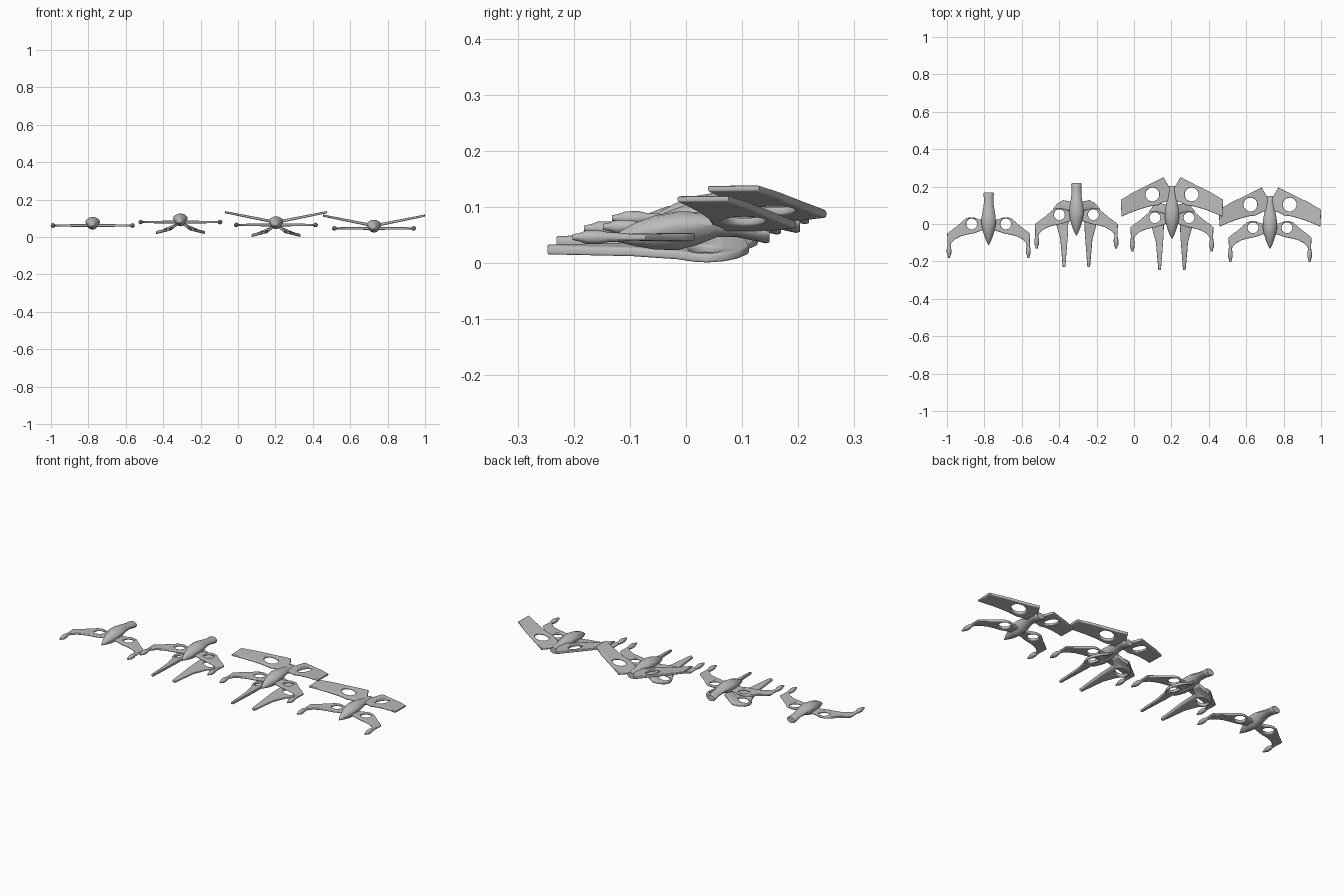
import bpy, bmesh, math

cube = bpy.data.objects.get("Cube")
if cube:
    bpy.data.objects.remove(cube)

# One plain grey for everything
grey = bpy.data.materials.new("hull_grey")
grey.use_nodes = True
COLOUR = (0.5, 0.5, 0.5, 1)
grey.diffuse_color = COLOUR
grey.node_tree.nodes["Principled BSDF"].inputs["Base Color"].default_value = COLOUR


def add_object(name, mesh, offset, mirror=False):
    obj = bpy.data.objects.new(name, mesh)
    bpy.context.scene.collection.objects.link(obj)
    obj.location = offset
    mesh.materials.clear()
    mesh.materials.append(grey)
    if mirror:
        obj.modifiers.new("Mirror", 'MIRROR')
    bpy.ops.object.select_all(action='DESELECT')
    obj.select_set(True)
    bpy.context.view_layer.objects.active = obj
    bpy.ops.object.shade_smooth_by_angle(angle=math.radians(40))
    return obj


def loft(name, stations, offset, x=0, sides=16, ridge=1, mirror=False):
    """Rings along y: (y, half width, widest z, top z, bottom z); ridge > 1 sharpens keel and spine."""
    bm = bmesh.new()
    rings = []
    for y, w, mid, top, bottom in stations:
        ring = []
        for i in range(sides):
            a = 2 * math.pi * i / sides
            s = math.sin(a)
            reach = top - mid if s > 0 else bottom - mid
            ring.append(bm.verts.new((x + w * math.cos(a), y, mid + abs(s) ** ridge * reach)))
        rings.append(ring)
    for a, b in zip(rings, rings[1:]):
        for i in range(sides):
            j = (i + 1) % sides
            bm.faces.new((a[i], a[j], b[j], b[i]))
    bm.faces.new(rings[0])
    bm.faces.new(rings[-1])
    bmesh.ops.recalc_face_normals(bm, faces=bm.faces)
    mesh = bpy.data.meshes.new(name)
    bm.to_mesh(mesh)
    bm.free()
    return add_object(name, mesh, offset, mirror)


def plate(name, outline, hole, half, height, slope, offset, root_lift=0, thinning=0):
    """Rounded plate with a round hole: thins outward, tilts sideways, bends up at the root, mirrored."""
    curve = bpy.data.curves.new(name, 'CURVE')
    curve.dimensions = '2D'
    curve.fill_mode = 'BOTH'
    curve.bevel_depth = half * 0.6
    curve.extrude = half * 0.4
    curve.offset = -half * 0.6
    curve.bevel_resolution = 2
    cx, cy, r = hole
    ring = [(cx + r * math.cos(a), cy + r * math.sin(a))
            for a in (-2 * math.pi * i / 28 for i in range(28))]
    for points in (outline, ring):
        spline = curve.splines.new('POLY')
        spline.points.add(len(points) - 1)
        for p, (x, y) in zip(spline.points, points):
            p.co = (x, y, 0, 1)
        spline.use_cyclic_u = True
    temp = bpy.data.objects.new(name + "_curve", curve)
    bpy.context.scene.collection.objects.link(temp)
    graph = bpy.context.evaluated_depsgraph_get()
    mesh = bpy.data.meshes.new_from_object(temp.evaluated_get(graph))
    bpy.data.objects.remove(temp)
    for v in mesh.vertices:
        v.co.z *= 1 - thinning * v.co.x
        v.co.z += height + slope * v.co.x + root_lift * max(0, 0.05 - v.co.x)
    return add_object(name, mesh, offset, True)


# Fuselage: pointed nose, deep belly, slim waist, flared tail
BODY = [(-0.112, 0.002, -0.004, -0.002, -0.006), (-0.095, 0.011, 0, 0.012, -0.01),
        (-0.07, 0.021, 0.005, 0.026, -0.016), (-0.035, 0.032, 0.013, 0.039, -0.022),
        (0.005, 0.039, 0.022, 0.046, -0.023), (0.04, 0.037, 0.024, 0.045, -0.014),
        (0.075, 0.031, 0.021, 0.04, 0), (0.11, 0.026, 0.015, 0.033, 0),
        (0.14, 0.026, 0.01, 0.029, -0.006), (0.162, 0.028, 0.008, 0.028, -0.011),
        (0.169, 0.024, 0.008, 0.025, -0.009)]

# Forward-swept main wing (counterclockwise from the root)
MAIN = [(0.01, -0.03), (0.04, -0.036), (0.08, -0.05), (0.12, -0.058), (0.15, -0.066),
        (0.18, -0.082), (0.2, -0.102), (0.206, -0.122), (0.219, -0.122), (0.222, -0.052),
        (0.2, -0.034), (0.17, -0.012), (0.14, 0.014), (0.12, 0.031), (0.1, 0.036),
        (0.075, 0.034), (0.05, 0.024), (0.01, 0.02)]

# Lower blade with a long forward prong
PRONG = [(0.015, 0.02), (0.042, 0), (0.045, -0.1), (0.059, -0.281), (0.073, -0.281),
         (0.086, -0.13), (0.108, -0.05), (0.126, -0.02), (0.131, 0.005), (0.122, 0.035),
         (0.102, 0.06), (0.07, 0.078), (0.015, 0.066)]

# Broad raised rear wing
REAR = [(0.006, 0.09), (0.04, 0.085), (0.075, 0.066), (0.12, 0.06), (0.174, 0.044),
        (0.225, 0.025), (0.27, 0.005), (0.273, 0.096), (0.21, 0.134), (0.13, 0.173),
        (0.045, 0.216), (0.03, 0.19), (0.015, 0.165), (0.006, 0.163)]

# Wingtip pod: tapered muzzle, swollen middle, thin neck
POD = [(y, r, 0, r, -r) for y, r in
       ((-0.182, 0.005), (-0.168, 0.008), (-0.158, 0.012), (-0.135, 0.0125),
        (-0.12, 0.009), (-0.085, 0.007), (-0.06, 0.004))]


def craft(prefix, offset, prongs, rear):
    loft(prefix + "_fuselage", BODY, offset, ridge=1.35)
    plate(prefix + "_main_wings", MAIN, (0.091, 0, 0.029), 0.0078, 0, 0, offset, thinning=1.2)
    loft(prefix + "_wingtip_pods", POD, offset, x=0.212, sides=12, mirror=True)
    if prongs:
        plate(prefix + "_lower_prongs", PRONG, (0.091, 0, 0.029), 0.008, -0.024, -0.25, offset,
              root_lift=0.5)
    if rear:
        plate(prefix + "_rear_wings", REAR, (0.105, 0.124, 0.037), 0.008, 0.014, 0.2, offset,
              thinning=1)


craft("first", (-0.777, 0, 0.0615), False, False)
craft("second", (-0.308, 0.05, 0.08), True, False)
craft("third", (0.203, 0.034, 0.0645), True, True)
craft("fourth", (0.727, -0.02, 0.046), False, True)
